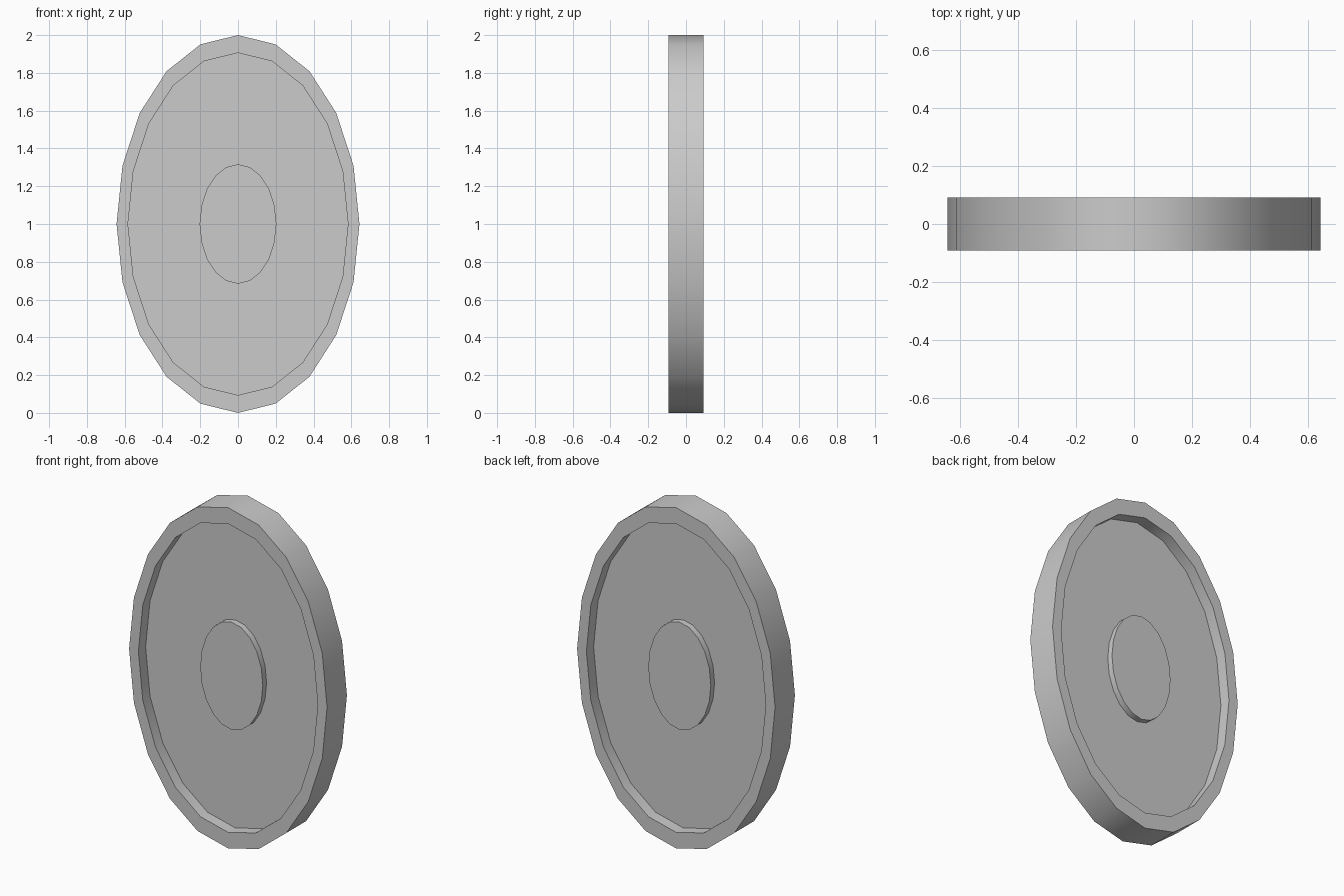
import bpy, bmesh, math

if "Cube" in bpy.data.objects:
    bpy.data.objects.remove(bpy.data.objects["Cube"])

SIDES = 20
RX, RZ = 0.643, 1.0      # half width and half height of the oval


def lathe(name, profile):
    """Turn (radius factor, y) points into a closed oval solid along y."""
    bm = bmesh.new()
    rings = []
    for r, y in profile:
        rings.append([bm.verts.new((RX * r * math.sin(2 * math.pi * i / SIDES), y,
                                    1 + RZ * r * math.cos(2 * math.pi * i / SIDES)))
                      for i in range(SIDES)])
    for a, b in zip(rings, rings[1:]):
        for i in range(SIDES):
            j = (i + 1) % SIDES
            bm.faces.new((a[i], a[j], b[j], b[i]))
    bm.faces.new(rings[0])
    bm.faces.new(rings[-1])
    bmesh.ops.recalc_face_normals(bm, faces=bm.faces)
    mesh = bpy.data.meshes.new(name)
    bm.to_mesh(mesh)
    bm.free()
    obj = bpy.data.objects.new(name, mesh)
    bpy.context.collection.objects.link(obj)
    bpy.ops.object.select_all(action='DESELECT')
    obj.select_set(True)
    bpy.context.view_layer.objects.active = obj
    bpy.ops.object.shade_smooth_by_angle(angle=math.radians(30))
    return obj


# Disc with raised rim and a recessed floor on both faces
lathe("rimmed_disc", [(0.906, -0.025), (0.906, -0.092), (1, -0.092),
                      (1, 0.092), (0.906, 0.092), (0.906, 0.025)])

# Low raised hub on each face
for label, s in (("front", -1), ("back", 1)):
    lathe(label + "_hub", [(0.316, s * 0.02), (0.316, s * 0.06)])
